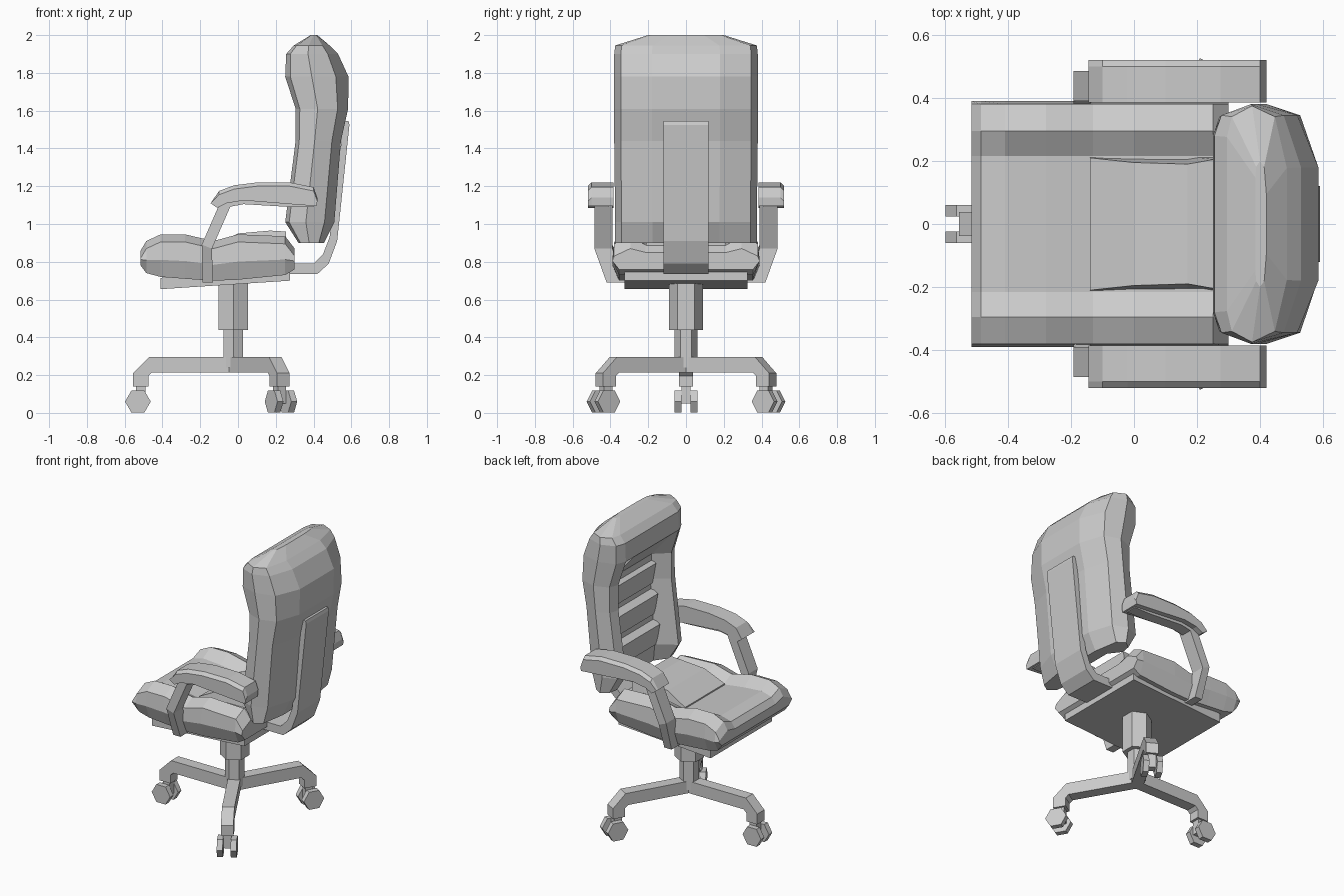
import bpy, bmesh
from math import cos, sin, pi
from mathutils import Matrix, Vector

old = bpy.data.objects.get("Cube")
if old:
    bpy.data.objects.remove(old)

grey = bpy.data.materials.new("plain grey")
grey.use_nodes = True
COLOUR = (0.6, 0.6, 0.6, 1)
grey.diffuse_color = COLOUR
grey.node_tree.nodes["Principled BSDF"].inputs["Base Color"].default_value = COLOUR

CENTRE = Vector((-0.025, 0, 0))  # axis of the column


def loft(name, rings, matrix=None):
    """Skin a list of equal-length rings and cap both ends."""
    bm = bmesh.new()
    rows = [[bm.verts.new(p) for p in ring] for ring in rings]
    n = len(rows[0])
    for a, b in zip(rows, rows[1:]):
        for i in range(n):
            j = (i + 1) % n
            bm.faces.new((a[i], a[j], b[j], b[i]))
    bm.faces.new(rows[0])
    bm.faces.new(rows[-1])
    bmesh.ops.recalc_face_normals(bm, faces=bm.faces)
    if matrix:
        bm.transform(matrix)
    mesh = bpy.data.meshes.new(name)
    bm.to_mesh(mesh)
    bm.free()
    mesh.materials.append(grey)
    obj = bpy.data.objects.new(name, mesh)
    bpy.context.collection.objects.link(obj)
    return obj


def side_cut(name, profile, y0, y1, matrix=None):
    """Extrude an x-z profile from y0 to y1."""
    return loft(name, [[(x, y, z) for x, z in profile] for y in (y0, y1)], matrix)


def mirrored(half):
    """Complete a half ring of (y, other) pairs with its reflection."""
    return half + [(-y, v) for y, v in reversed(half)]


# Seat cushion: bolsters either side of a lower centre
seat = []
for x, low, ridge, mid in [(-.515, .78, .86, .84), (-.485, .74, .91, .88),
                           (-.41, .72, .945, .9), (-.28, .71, .945, .89),
                           (-.13, .70, .91, .87), (0, .705, .945, .89),
                           (.25, .73, .935, .89), (.3, .76, .87, .85)]:
    half = [(.355, low), (.39, low + .4 * (ridge - low)), (.38, ridge - .04),
            (.295, ridge), (.215, mid)]
    seat.append([(x, y, z) for y, z in mirrored(half)])
loft("seat_cushion", seat)

# Raised pad at the back of the seat
pad = []
for x, top, w in [(-.14, .88, .21), (0, .95, .195), (.17, .965, .19), (.255, .96, .205)]:
    pad.append([(x, y, z) for y, z in mirrored([(.215, .84), (w, top)])])
loft("seat_pad", pad)

# Plate under the seat
side_cut("seat_plate", [(-.41, .655), (.275, .70), (.275, .75), (-.41, .715)], -.325, .325)

# Backrest: side bolsters, head roll and a sunken middle
back = []
for z, front, rear, w, sunk in [(.9, .32, .455, .375, .06), (1.01, .25, .51, .375, .12),
                                (1.44, .305, .545, .38, .1), (1.61, .305, .583, .38, .09),
                                (1.78, .25, .585, .38, 0), (1.9, .255, .53, .38, 0),
                                (1.945, .295, .485, .375, 0), (2.0, .385, .42, .2, 0)]:
    k, depth = w / .38, rear - front
    half = [(.2 * k, front + sunk), (.28 * k, front), (.345 * k, front + .08 * depth),
            (w, front + .42 * depth), (.345 * k, rear - .2 * depth), (.18 * k, rear)]
    back.append([(x, y, z) for y, x in mirrored(half)])
loft("backrest", back)

# Stepped lumbar pads in the sunken middle
for i in range(3):
    z = 1.0 + .2 * i
    x = .37 + .015 * i
    side_cut(f"lumbar_pad_{i + 1}", [(x + .04, z), (x - .005, z + .01), (x - .03, z + .15),
                                     (x + .04, z + .19)], -.21, .21)

# Bent bar holding the backrest
side_cut("back_support", [(.56, 1.545), (.585, 1.545), (.59, 1.525), (.525, .91), (.48, .79),
                          (.42, .735), (.26, .735), (.26, .79), (.4, .79), (.45, .84),
                          (.485, .93)], -.12, .12)

# Armrests and their struts
ARM = [(-.11, 1.085), (-.145, 1.11), (-.1, 1.175), (-.02, 1.205), (.1, 1.22), (.275, 1.22),
       (.4, 1.195), (.42, 1.14), (.415, 1.095), (.28, 1.105), (.03, 1.125), (-.06, 1.11)]
for side, s in (("left", 1), ("right", -1)):
    # the outer top edge is bevelled
    rings = [[(x, s * y, z - drop * (z > 1.13)) for x, z in ARM]
             for y, drop in ((.385, 0), (.5, 0), (.52, .02))]
    loft(side + "_armrest", rings)
    side_cut(side + "_armrest_bar", [(-.1, 1.085), (-.05, 1.09), (.03, 1.105), (.28, 1.09),
                                     (.4, 1.09), (.4, 1.13), (-.06, 1.14)], s * .41, s * .485)
    strut = []
    for x, z, inner, outer in [(-.06, 1.12, .39, .485), (-.165, .88, .39, .485),
                               (-.16, .69, .31, .42)]:
        strut.append([(x + dx, s * y, z - dx * .4 * (z > .8)) for dx, y in
                      ((-.027, inner), (.027, inner), (.027, outer), (-.027, outer))])
    loft(side + "_arm_strut", strut)

# Six-sided gas column
for name, r, low, high in (("column_sleeve", .09, .44, .71), ("column_rod", .06, .24, .45)):
    rings = [[(r * sin(i * pi / 3), r * cos(i * pi / 3), z) for i in range(6)]
             for z in (low, high)]
    loft(name, rings, Matrix.Translation(CENTRE))

# Three legs with twin-wheel castors
LEG = [(0, .295), (.445, .295), (.53, .21), (.53, .14), (.45, .14), (.45, .195),
       (.43, .215), (0, .215)]
WHEEL = [(.505 + .068 * cos(i * pi / 3), .06 + .068 * sin(i * pi / 3)) for i in range(6)]
for n, angle in enumerate((pi, pi / 3, -pi / 3), 1):
    place = Matrix.Translation(CENTRE) @ Matrix.Rotation(angle, 4, "Z")
    side_cut(f"leg_{n}", LEG, -.038, .038, place)
    side_cut(f"castor_stem_{n}", [(.465, .05), (.515, .05), (.515, .145), (.465, .145)],
             -.025, .025, place)
    for s in (1, -1):
        side_cut(f"castor_wheel_{n}_{'a' if s > 0 else 'b'}", WHEEL, s * .024, s * .06, place)
